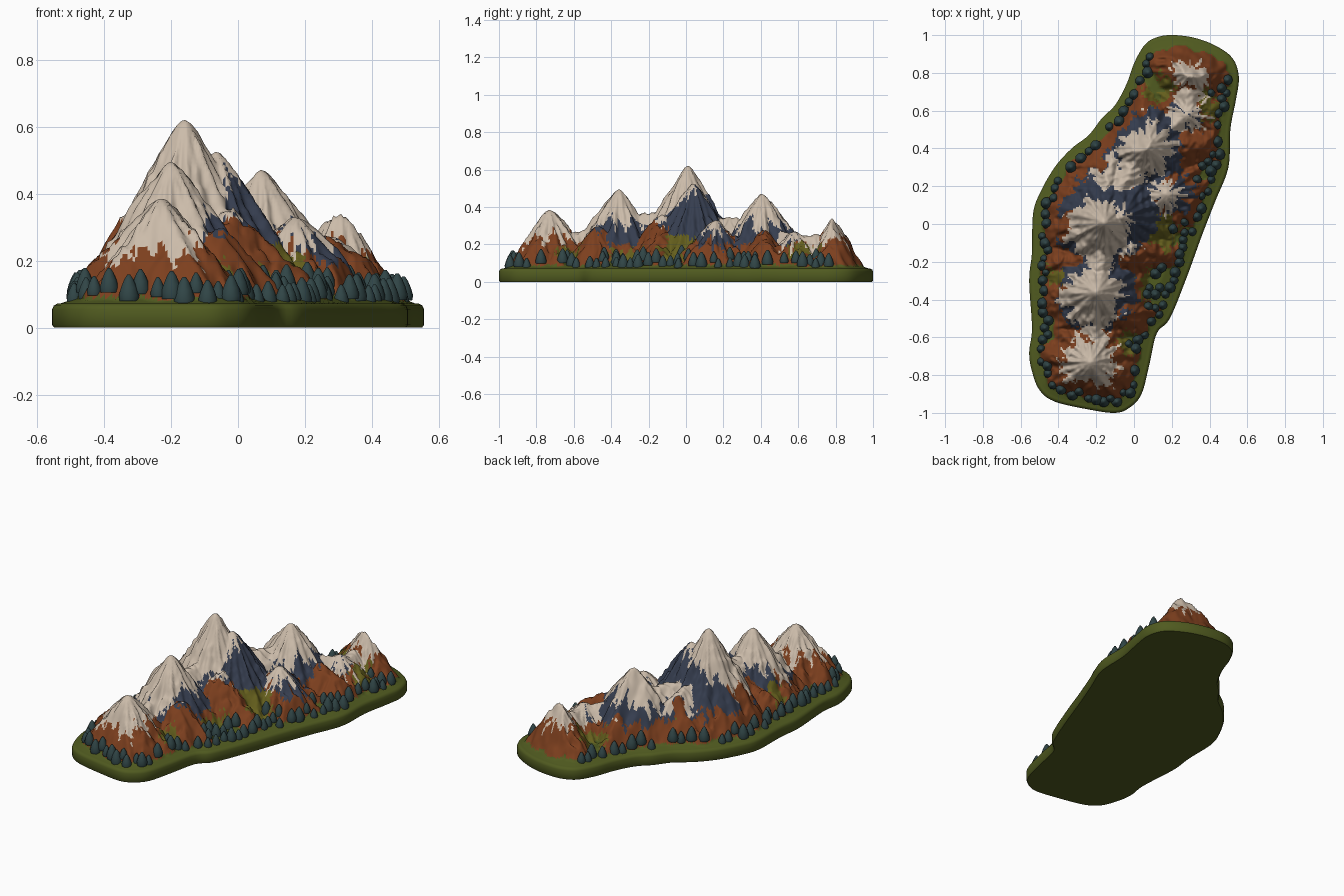
import bpy, bmesh, math, random
from mathutils import Vector, noise
from mathutils.kdtree import KDTree

if "Cube" in bpy.data.objects:
    bpy.data.objects.remove(bpy.data.objects["Cube"])

random.seed(4)

def mat(name, r, g, b):
    m = bpy.data.materials.new(name)
    m.diffuse_color = (r, g, b, 1)
    m.use_nodes = True
    m.node_tree.nodes["Principled BSDF"].inputs["Base Color"].default_value = m.diffuse_color
    return m

SNOW, ROCK, SLATE, OLIVE, GRASS = range(5)
MATS = [mat("snow", .60, .50, .40), mat("rust_rock", .205, .05, .013),
        mat("slate", .036, .047, .078), mat("olive_moss", .13, .115, .012),
        mat("grass", .08, .103, .014)]
TREE = mat("dark_fir", .03, .060, .062)

def finish(bm, name, mats, angle=None):
    bmesh.ops.recalc_face_normals(bm, faces=bm.faces)
    me = bpy.data.meshes.new(name)
    for f in bm.faces:
        f.smooth = True
    bm.to_mesh(me)
    bm.free()
    ob = bpy.data.objects.new(name, me)
    bpy.context.collection.objects.link(ob)
    for m in mats:
        me.materials.append(m)
    if angle:
        bpy.ops.object.select_all(action='DESELECT')
        ob.select_set(True)
        bpy.context.view_layer.objects.active = ob
        bpy.ops.object.shade_smooth_by_angle(angle=math.radians(angle))
    return ob

# Outline of the island, clockwise, smoothed with a Catmull-Rom curve
OUT = [(.18, 1), (.30, .99), (.42, .95), (.52, .88), (.555, .78), (.54, .66), (.51, .5),
       (.50, .3), (.43, .12), (.36, -.06), (.28, -.28), (.19, -.50), (.12, -.58),
       (.08, -.75), (.04, -.9), (-.02, -.97), (-.1, -1), (-.25, -.98), (-.42, -.94),
       (-.5, -.88), (-.54, -.78), (-.555, -.68), (-.54, -.55), (-.555, -.3), (-.54, -.15),
       (-.535, .05), (-.5, .16), (-.42, .3), (-.33, .4), (-.24, .47), (-.17, .56),
       (-.1, .63), (-.04, .74), (0, .85), (.05, .94), (.1, .98)]

def smooth_loop(pts, n):
    res, c = [], len(pts)
    for i in range(c):
        a, b, d, e = (Vector(pts[(i + k) % c]) for k in (-1, 0, 1, 2))
        for k in range(n):
            t = k / n
            res.append(.5 * (2 * b + (d - a) * t + (2 * a - 5 * b + 4 * d - e) * t * t
                             + (3 * b - a - 3 * d + e) * t ** 3))
    return res

def inward(loop):
    c = len(loop)
    ts = [(loop[(i + 1) % c] - loop[i - 1]).normalized() for i in range(c)]
    return [Vector((t.y, -t.x)) for t in ts]

edge = smooth_loop(OUT, 12)
edge_n = inward(edge)
kd = KDTree(len(edge))
for i, p in enumerate(edge):
    kd.insert((p.x, p.y, 0), i)
kd.balance()

def inset_of(x, y):
    co, i, d = kd.find((x, y, 0))
    return d if (Vector((x, y)) - edge[i]).dot(edge_n[i]) > 0 else -d

# Peaks: x, y, height, slope, snow line, rise of the snow line to the north-east
PEAKS = [(-.16, .01, .62, 1.75, .37, .08), (-.20, -.36, .495, 1.44, .28, .03),
         (-.23, -.73, .385, 1.16, .232, 0), (.065, .41, .475, 1.38, .29, .02),
         (.305, .81, .365, 1.6, .225, 0), (-.065, .04, .525, 1.51, .44, .05),
         (.17, .16, .33, 1.03, .25, .02), (.28, .58, .27, .88, .195, 0)]
# Crests between peaks: x, y, height at both ends
CRESTS = [(-.16, 0, .37, -.20, -.36, .36), (-.20, -.36, .27, -.23, -.73, .26),
          (-.16, .05, .37, -.13, .32, .30), (-.1, .15, .34, .065, .41, .34),
          (.065, .41, .29, .28, .58, .25), (.28, .58, .25, .30, .80, .24)]
# Rocky spurs running down the flanks
SPURS = [(-.02, -.13, .36, .17, -.15, .18), (-.05, -.47, .30, .10, -.50, .16),
         (.17, .15, .31, .34, .12, .18), (.26, .42, .27, .41, .43, .19),
         (-.15, -.77, .28, -.02, -.82, .17), (.36, .77, .24, .46, .83, .14),
         (-.28, .0, .40, -.46, -.03, .18), (-.29, -.36, .34, -.45, -.38, .18),
         (-.32, -.70, .28, -.46, -.72, .16), (-.28, -.19, .28, -.45, -.20, .17),
         (-.26, .14, .32, -.42, .18, .17), (-.15, .30, .31, -.29, .37, .17),
         (-.03, .42, .32, -.13, .52, .17), (.06, .56, .27, .02, .68, .17),
         (.22, .81, .25, .11, .87, .15), (.30, .87, .22, .24, .94, .12),
         (-.24, -.82, .27, -.27, -.91, .15), (.33, .62, .22, .44, .60, .15)]
# Mossy hollows: x, y, radius
MOSS = [(.13, .72, .08), (.40, .60, .06), (.16, -.05, .09), (.10, -.33, .08),
        (-.03, -.64, .06), (-.13, .34, .03), (.37, .68, .05), (-.42, -.28, .05)]

def near_line(x, y, s):
    x1, y1, h1, x2, y2, h2 = s
    dx, dy = x2 - x1, y2 - y1
    t = max(0, min(1, ((x - x1) * dx + (y - y1) * dy) / (dx * dx + dy * dy)))
    return math.hypot(x - x1 - t * dx, y - y1 - t * dy), h1 + (h2 - h1) * t

def rounded(d, r):
    return math.sqrt(d * d + r * r) - r

def terrain(x, y):
    """Height, kind of landform, snow line and ground height at a point."""
    ins = inset_of(x, y)
    n1 = noise.noise((x * 11, y * 11, 1))
    n2 = noise.noise((x * 26, y * 26, 5))
    best, kind, snow, dmin = 0, "peak", .3, 1
    for i, (px, py, h, slope, s, ne) in enumerate(PEAKS):
        dx, dy = x - px, y - py
        d = math.hypot(dx, dy)
        dmin = min(dmin, d)
        th = math.atan2(dy, dx)
        gully = .03 * abs(math.sin(4.5 * th + i + 1.2 * n1)) + .012 * math.sin(17 * th + i)
        z = h - slope * rounded(d, .025) - gully * min(1, d / .14)
        if z > best:
            best, kind = z, ("foothill" if i in (2, 4) else "peak")
            # snow tongues run down the gullies
            snow = s + ne * (dx + dy) / (d + .01) + .10 * noise.noise(
                (math.cos(th) * 4, math.sin(th) * 4, i * 3.3))
    for s in CRESTS:
        d, h = near_line(x, y, s)
        z = h - 1.25 * rounded(d, .02)
        if z > best:
            best, kind, snow = z, "peak", h - .075
    for s in SPURS:
        d, h = near_line(x + .025 * n1, y + .025 * n2, s)
        z = h - 1.35 * rounded(d, .03)
        if z > best:
            best, kind, snow = z, "spur", .325 if abs(y) < .6 else .245
    best += (.02 * n1 + .016 * (.4 - abs(n2) * 2)) * min(1, dmin / .12)
    best = min(best, .07 + 1.8 * (ins - .05 + .02 * n1 + .012 * n2))
    ground = .07 + .035 * max(0, min(1, (ins - .02) / .1))
    return max(best, ground), kind, snow, ground, ins

def colour(c):
    z, kind, snow, ground, ins = terrain(c.x, c.y)
    if z < ground + .006:
        return GRASS
    wob = .04 * noise.noise((c.x * 20, c.y * 20, 9)) + .045 * noise.noise((c.x * 60, c.y * 60, 3))
    patch = noise.noise((c.x * 7, c.y * 7, 20))
    if z + wob > snow:
        return SNOW
    if z < .25 and any(math.hypot(c.x - x, c.y - y) < r + wob for x, y, r in MOSS):
        return OLIVE
    if kind == "peak":
        return SLATE if z + wob > .195 and patch > -.42 else ROCK
    if kind == "spur" and z + wob > .28 and abs(c.y) < .6 and patch > -.1:
        return SLATE
    return ROCK

# Island base: stacked outline rings with a soft upper edge
bm = bmesh.new()
ring_pts = smooth_loop(OUT, 5)
ring_n = inward(ring_pts)
rings = []
for off, z in ((.006, 0), (0, .008), (0, .055), (.005, .066), (.016, .072)):
    rings.append([bm.verts.new((p.x + n.x * off, p.y + n.y * off, z))
                  for p, n in zip(ring_pts, ring_n)])
for a, b in zip(rings, rings[1:]):
    for i in range(len(a)):
        j = (i + 1) % len(a)
        bm.faces.new((a[i], a[j], b[j], b[i]))
bm.faces.new(rings[0])
bm.faces.new(rings[-1])
finish(bm, "island_base", [MATS[GRASS]], 50)

# Mountain range: height field clipped to the island
STEP = .0075
bm = bmesh.new()
grid = {}
for i in range(-76, 77):
    for j in range(-135, 136):
        x, y = i * STEP, j * STEP
        if inset_of(x, y) > .012:
            grid[i, j] = bm.verts.new((x, y, terrain(x, y)[0]))
for (i, j), v in grid.items():
    q = [grid.get(k) for k in ((i, j), (i + 1, j), (i + 1, j + 1), (i, j + 1))]
    if all(q):
        f = bm.faces.new(q)
        f.material_index = colour(f.calc_center_median())
finish(bm, "mountain_range", MATS)

# Fir trees: small lathed cones around the foot and in the low gullies
bm = bmesh.new()

def tree(x, y, h):
    z0, r, n = terrain(x, y)[0] - .014, h * .39, 9
    prev = None
    for rr, zz in ((.9, 0), (1, .2), (.78, .5), (.45, .8), (.15, .98)):
        ring = [bm.verts.new((x + r * rr * math.cos(k * math.tau / n),
                              y + r * rr * math.sin(k * math.tau / n), z0 + h * zz))
                for k in range(n)]
        if prev:
            for k in range(n):
                bm.faces.new((prev[k], prev[(k + 1) % n], ring[(k + 1) % n], ring[k]))
        prev = ring
    bm.faces.new(prev)

placed = []
for n in range(3600):
    k = random.randrange(len(edge))
    inner = n > 2600 and edge_n[k].x < 0      # a few trees climb the eastern gullies
    p = edge[k] + edge_n[k] * (random.uniform(.1, .17) if inner else random.uniform(.055, .095))
    grove = noise.noise((p.x * 5, p.y * 5, 33)) + (.1 if inner else .25)
    z, kind, snow, ground, ins = terrain(p.x, p.y)
    if grove < 0 or z > (.14 if inner else .122) or ins < .05:
        continue
    if all((p - q).length > .038 for q in placed):
        placed.append(p)
        tree(p.x, p.y, random.uniform(.058, .085))
finish(bm, "fir_trees", [TREE], 60)
